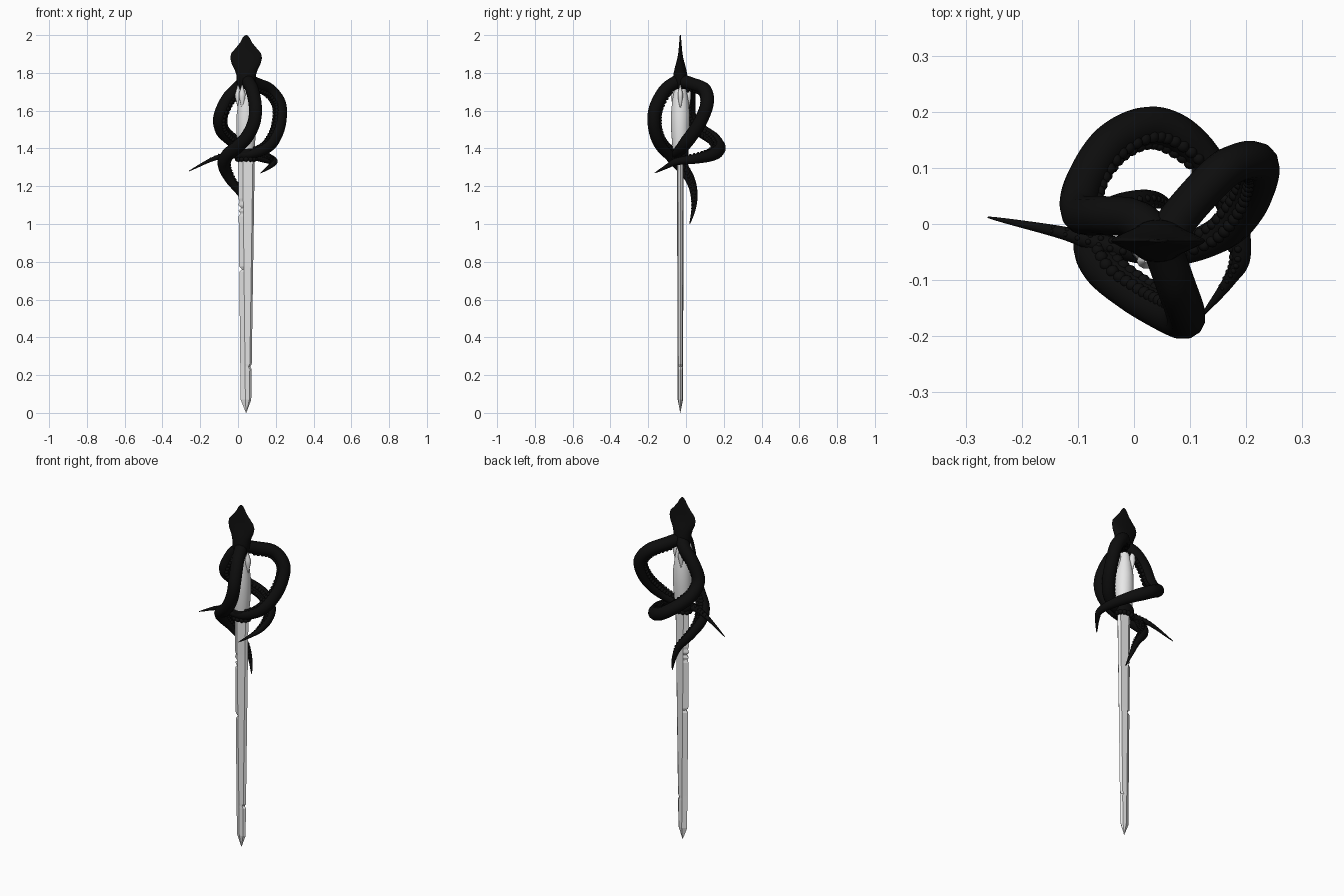
import bpy, bmesh, math
from mathutils import Vector

if "Cube" in bpy.data.objects:
    bpy.data.objects.remove(bpy.data.objects["Cube"])

AX, AY = 0.043, -0.03  # sword axis


def material(name, value):
    m = bpy.data.materials.new(name)
    m.use_nodes = True
    col = (value, value, value, 1)
    m.diffuse_color = col
    m.node_tree.nodes["Principled BSDF"].inputs["Base Color"].default_value = col
    return m


BLACK = material("black skin", 0.004)
STEEL = material("pale steel", 0.8)


def add_object(name, mesh, mat, smooth=True):
    mesh.materials.clear()
    mesh.materials.append(mat)
    ob = bpy.data.objects.new(name, mesh)
    bpy.context.collection.objects.link(ob)
    if smooth:
        bpy.ops.object.select_all(action='DESELECT')
        ob.select_set(True)
        bpy.context.view_layer.objects.active = ob
        bpy.ops.object.shade_smooth_by_angle(angle=math.radians(50))
    return ob


def loft(name, rings, mat, smooth=True):
    bm = bmesh.new()
    loops = [[bm.verts.new(p) for p in ring] for ring in rings]
    n = len(loops[0])
    for a, b in zip(loops, loops[1:]):
        for i in range(n):
            j = (i + 1) % n
            bm.faces.new((a[i], a[j], b[j], b[i]))
    bm.faces.new(loops[0])
    bm.faces.new(loops[-1])
    bmesh.ops.recalc_face_normals(bm, faces=bm.faces)
    mesh = bpy.data.meshes.new(name)
    bm.to_mesh(mesh)
    bm.free()
    return add_object(name, mesh, mat, smooth)


def ellipses(rows, cx=AX, cy=AY, n=24):
    return [[(cx + hx * math.cos(t), cy + hy * math.sin(t), z)
             for t in (math.tau * i / n for i in range(n))] for z, hx, hy in rows]


def smooth_path(pts, steps=9):
    # Catmull-Rom interpolation through the control points
    p = [Vector(q) for q in pts]
    p = [2 * p[0] - p[1]] + p + [2 * p[-1] - p[-2]]
    out = []
    for a, b, c, d in zip(p, p[1:], p[2:], p[3:]):
        for k in range(steps):
            t = k / steps
            out.append(0.5 * (2 * b + (c - a) * t + (2 * a - 5 * b + 4 * c - d) * t * t
                              + (3 * b - a - 3 * c + d) * t ** 3))
    return out + [p[-2]]


def tentacle(name, pts, taper):
    path = smooth_path(pts)
    n = len(path) - 1

    def radius(i):
        u = i / n
        return 0.035 if u < taper else 0.0015 + 0.0335 * ((1 - u) / (1 - taper)) ** 0.8

    cu = bpy.data.curves.new(name, 'CURVE')
    cu.dimensions = '3D'
    cu.bevel_depth = 1.0
    cu.bevel_resolution = 4
    cu.use_fill_caps = True
    sp = cu.splines.new('POLY')
    sp.points.add(n)
    for i, q in enumerate(path):
        sp.points[i].co = (*q, 1)
        sp.points[i].radius = radius(i)
    tmp = bpy.data.objects.new(name + "_curve", cu)
    bpy.context.collection.objects.link(tmp)
    dg = bpy.context.evaluated_depsgraph_get()
    mesh = bpy.data.meshes.new_from_object(tmp.evaluated_get(dg))
    bpy.data.objects.remove(tmp)
    add_object(name, mesh, BLACK)

    # two rows of suckers on the side facing the grip
    bm = bmesh.new()
    for i in range(8, n - 6, 2):
        tan = (path[i + 1] - path[i - 1]).normalized()
        inward = Vector((AX, AY, 1.52)) - path[i]
        inward = (inward - tan * inward.dot(tan)).normalized()
        side = tan.cross(inward)
        r = radius(i)
        for s in (-1, 1):
            v = bmesh.ops.create_icosphere(bm, subdivisions=2, radius=r * 0.33)["verts"]
            bmesh.ops.translate(bm, verts=v, vec=path[i] + r * 0.9 * (inward * 0.9 + side * 0.42 * s))
    mesh = bpy.data.meshes.new(name + "_suckers")
    bm.to_mesh(mesh)
    bm.free()
    add_object(name + "_suckers", mesh, BLACK)


# Three tentacles forming the hand guard
tentacle("left_tentacle", [
    (0.05, -0.03, 1.76), (0.1, 0.035, 1.74), (0.165, 0.1, 1.71), (0.218, 0.112, 1.64),
    (0.222, 0.08, 1.55), (0.2, 0.03, 1.47), (0.15, -0.02, 1.405), (0.06, -0.05, 1.37),
    (-0.04, -0.04, 1.365), (-0.13, -0.015, 1.345), (-0.26, 0.012, 1.28)], 0.55)
tentacle("front_tentacle", [
    (0.05, -0.04, 1.76), (0.075, -0.11, 1.71), (0.092, -0.16, 1.62), (0.085, -0.17, 1.54),
    (0.05, -0.155, 1.465), (0, -0.125, 1.41), (-0.055, -0.08, 1.365), (-0.075, -0.03, 1.31),
    (-0.045, 0.02, 1.24), (0.015, 0.042, 1.16), (0.05, 0.04, 1.08), (0.075, 0.02, 1.0)], 0.6)
tentacle("right_tentacle", [
    (0.04, -0.02, 1.76), (0, 0.01, 1.72), (-0.055, 0.015, 1.66), (-0.095, 0.02, 1.57),
    (-0.088, 0.075, 1.5), (-0.04, 0.145, 1.45), (0.035, 0.175, 1.4), (0.11, 0.135, 1.365),
    (0.165, 0.05, 1.345), (0.19, -0.05, 1.33), (0.17, -0.1, 1.305), (0.12, -0.165, 1.27)], 0.6)

# Flattened pointed mantle as pommel
loft("mantle_pommel", ellipses([
    (1.715, 0.034, 0.03), (1.75, 0.05, 0.04), (1.79, 0.052, 0.037), (1.82, 0.062, 0.031),
    (1.85, 0.077, 0.023), (1.88, 0.084, 0.015), (1.905, 0.078, 0.011), (1.935, 0.052, 0.008),
    (1.96, 0.032, 0.006), (1.985, 0.019, 0.004), (1.997, 0.009, 0.003), (2.0, 0.003, 0.002)]), BLACK)

# Swelling grip with pointed ornaments near its top
loft("grip", ellipses([
    (1.36, 0.04, 0.036), (1.42, 0.047, 0.043), (1.5, 0.052, 0.049), (1.58, 0.05, 0.05),
    (1.65, 0.041, 0.043), (1.7, 0.031, 0.034), (1.75, 0.02, 0.02)]), STEEL)
for name, x, y in (("front", 0.022, -0.066), ("back", 0.022, 0.014),
                   ("left", 0.085, -0.03), ("right", 0.002, -0.03)):
    loft(name + "_grip_spike", ellipses([
        (1.61, 0.002, 0.002), (1.67, 0.017, 0.014), (1.69, 0.017, 0.014),
        (1.735, 0.003, 0.003)], x, y, 10), STEEL)

# Collar where grip meets blade, with a scalloped lower rim
loft("collar", ellipses([(1.34, 0.046, 0.034), (1.355, 0.056, 0.042),
                         (1.385, 0.056, 0.044), (1.4, 0.046, 0.04)]), BLACK)
bm = bmesh.new()
for i in range(12):
    a = math.tau * i / 12
    v = bmesh.ops.create_icosphere(bm, subdivisions=2, radius=0.014)["verts"]
    bmesh.ops.translate(bm, verts=v, vec=(AX + 0.046 * math.cos(a), AY + 0.034 * math.sin(a), 1.343))
rim = bpy.data.meshes.new("collar_rim")
bm.to_mesh(rim)
bm.free()
add_object("collar_rim", rim, BLACK)

# Blade: offset ridge, narrow back bevel, a few nicks in both edges
nicks = [(1.12, -1, 0.006), (1.085, -1, 0.014), (1.055, -1, 0.01),
         (0.76, -1, 0.014), (0.245, 1, 0.008)]
levels = {1.38, 0.07}
for z, s, d in nicks:
    levels.update((round(z - 0.014, 3), z, round(z + 0.014, 3)))


def section(z):
    t = (z - 0.07) / 1.31
    edge = {-1: 0.014 - 0.014 * t, 1: 0.07 + 0.019 * t}
    for nz, s, d in nicks:
        if abs(z - nz) < 0.001:
            edge[s] -= s * d
    left, right = edge[-1], edge[1]
    ridge, bevel, h = 0.039 - 0.014 * t, right - 0.01, 0.014 + 0.004 * t
    return [(left, AY, z), (ridge, AY - h, z), (bevel, AY - h * 0.75, z),
            (right, AY, z), (bevel, AY + h * 0.75, z), (ridge, AY + h, z)]


tip = [(AX + (x - AX) * 0.03, AY + (y - AY) * 0.03, 0) for x, y, z in section(0.07)]
loft("blade", [tip] + [section(z) for z in sorted(levels)], STEEL, smooth=False)
